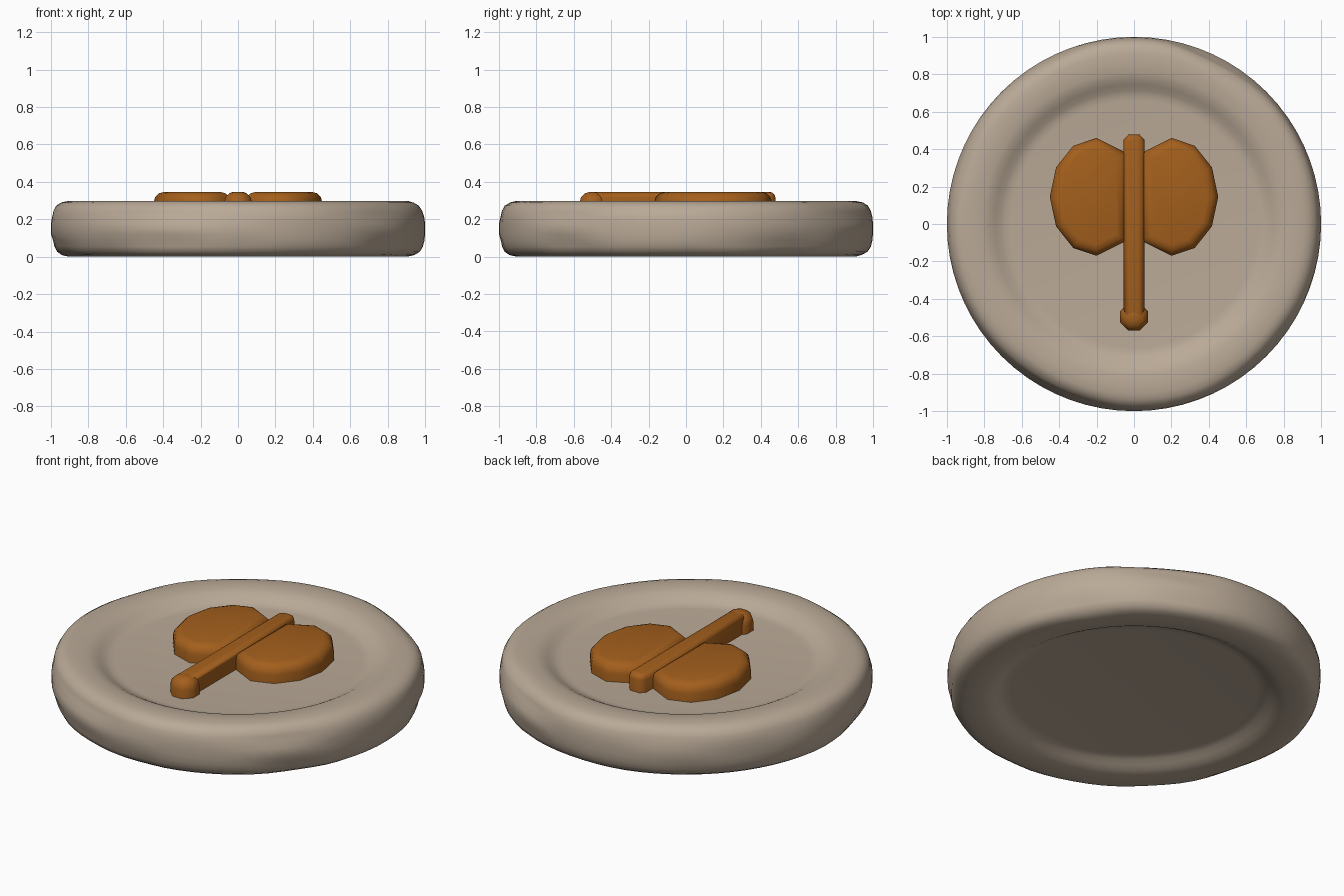
import bpy, bmesh, math
from mathutils import Vector, noise

if "Cube" in bpy.data.objects:
    bpy.data.objects.remove(bpy.data.objects["Cube"])


def material(name, rgb):
    m = bpy.data.materials.new(name)
    m.diffuse_color = (*rgb, 1)
    m.use_nodes = True
    m.node_tree.nodes["Principled BSDF"].inputs["Base Color"].default_value = m.diffuse_color
    return m


def finish(bm, name, mat, angle):
    bmesh.ops.recalc_face_normals(bm, faces=bm.faces)
    me = bpy.data.meshes.new(name)
    bm.to_mesh(me)
    bm.free()
    ob = bpy.data.objects.new(name, me)
    bpy.context.collection.objects.link(ob)
    me.materials.append(mat)
    bpy.ops.object.select_all(action='DESELECT')
    bpy.context.view_layer.objects.active = ob
    ob.select_set(True)
    bpy.ops.object.shade_smooth_by_angle(angle=math.radians(angle))
    return ob


def lathe(name, profile, sides, mat):
    """Spin an (r, z) profile, with slight wear on the rounded corners."""
    bm = bmesh.new()
    rings = []
    for r, z in profile:
        ring = []
        for i in range(sides):
            a = 2 * math.pi * i / sides
            p = Vector((r * math.cos(a), r * math.sin(a), z))
            if 0.93 < r < 0.998:
                wear = max(0, noise.noise(p * 2.6 + Vector((5, 2, 8)))) * 0.03
                p.x *= 1 - wear
                p.y *= 1 - wear
                p.z += wear * (0.155 - z) * 2
            ring.append(bm.verts.new(p))
        rings.append(ring)
    for a, b in zip(rings, rings[1:]):
        for i in range(sides):
            j = (i + 1) % sides
            bm.faces.new((a[i], a[j], b[j], b[i]))
    bm.faces.new(rings[0])
    bm.faces.new(rings[-1])
    return finish(bm, name, mat, 60)


def prism(name, outline, z0, z1, bevel, mat):
    """Extrude an outline upward and round over its top edge."""
    bm = bmesh.new()
    base = bm.faces.new([bm.verts.new((x, y, z0)) for x, y in outline])
    out = bmesh.ops.extrude_face_region(bm, geom=[base], use_keep_orig=True)
    top = [v for v in out['geom'] if isinstance(v, bmesh.types.BMVert)]
    for v in top:
        v.co.z = z1
    bmesh.ops.recalc_face_normals(bm, faces=bm.faces)
    edges = [e for e in bm.edges if all(v in top for v in e.verts)]
    bmesh.ops.bevel(bm, geom=edges, offset=bevel, segments=3, profile=0.5,
                    affect='EDGES')
    return finish(bm, name, mat, 65)


stone = material("stone", (0.49, 0.40, 0.31))
bronze = material("bronze", (0.37, 0.115, 0.012))

# Round stone slab, dished on both faces
half = [(0.66, 0.248), (0.69, 0.251), (0.715, 0.26), (0.745, 0.277),
        (0.775, 0.293), (0.81, 0.302), (0.86, 0.305), (0.91, 0.304),
        (0.945, 0.297), (0.972, 0.28), (0.988, 0.252), (0.996, 0.22),
        (1.0, 0.185)]
profile = half + [(r, 0.312 - z) for r, z in reversed(half)]
lathe("stone_disc", profile, 72, stone)

# Axe blades: half-round lobes cut off straight against the handle
Z0, Z1 = 0.22, 0.353
lobe = [(0.2 + 0.25 * math.cos(math.radians(a)),
         0.145 + 0.315 * math.sin(math.radians(a)))
        for a in range(-90, 91, 30)]
lobe = [(0.04, -0.09)] + lobe + [(0.04, 0.38)]
for side, s in (("left", -1), ("right", 1)):
    prism("axe_blade_" + side, [(s * x, y) for x, y in lobe], Z0, Z1, 0.055, bronze)

# Axe handle with chamfered top end
handle = [(-0.055, -0.50), (0.055, -0.50), (0.055, 0.45),
          (0.03, 0.478), (-0.03, 0.478), (-0.055, 0.45)]
prism("axe_handle", handle, Z0, Z1, 0.03, bronze)

# Pommel at the foot of the handle
pommel = [(0.08 * math.cos(math.radians(a)), -0.495 + 0.08 * math.sin(math.radians(a)))
          for a in [22.5 + 45 * i for i in range(8)]]
prism("axe_pommel", pommel, Z0, Z1, 0.055, bronze)

# Seat the slab on the ground
low = min(v.co.z for o in bpy.data.objects for v in o.data.vertices)
for o in bpy.data.objects:
    o.location.z -= low
